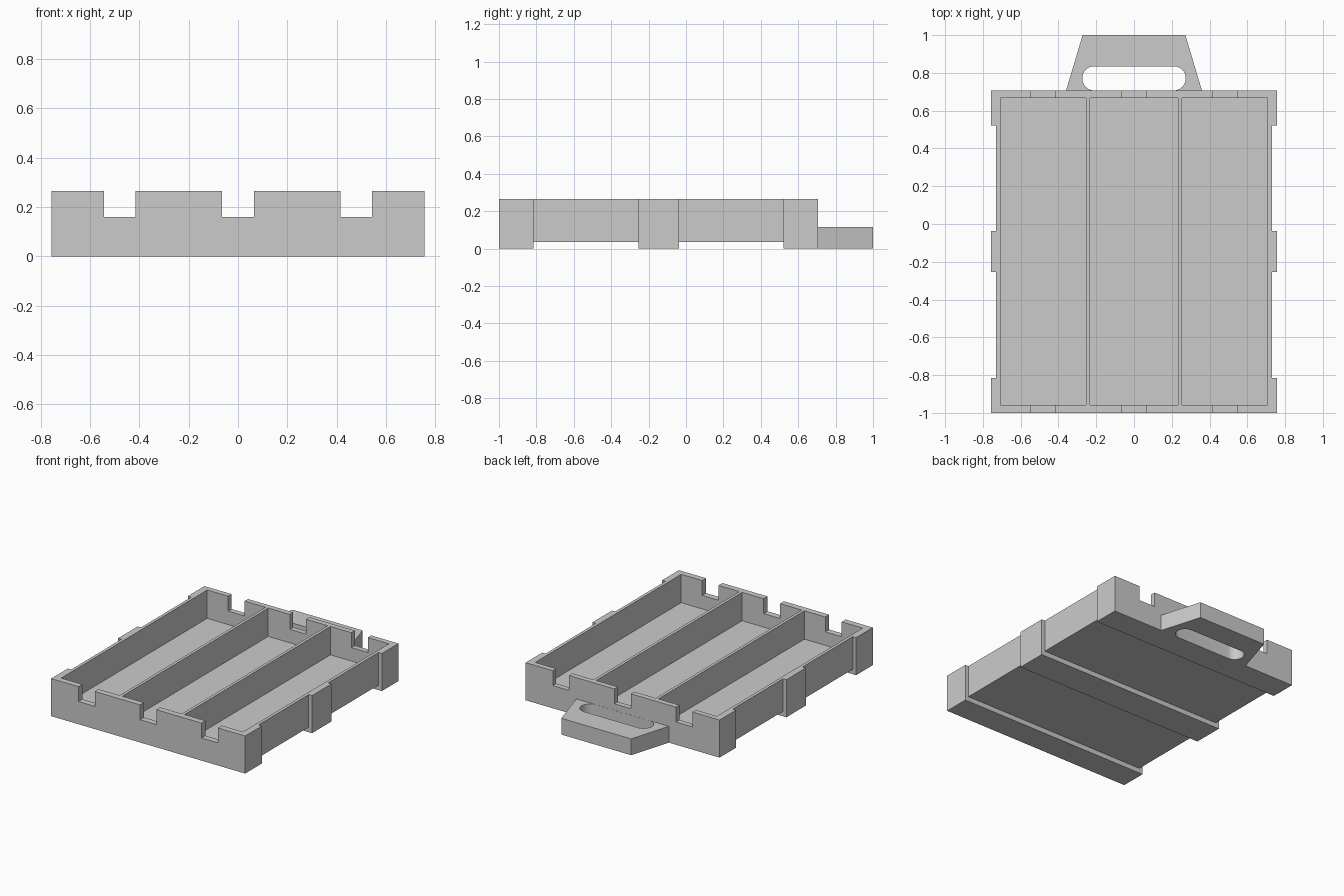
import bpy
import bmesh
import math
from mathutils import Matrix, Vector

if "Cube" in bpy.data.objects:
    bpy.data.objects.remove(bpy.data.objects["Cube"], do_unlink=True)

grey = bpy.data.materials.new("light grey")
grey.use_nodes = True
COLOUR = (0.6, 0.6, 0.6, 1)
grey.diffuse_color = COLOUR
grey.node_tree.nodes["Principled BSDF"].inputs["Base Color"].default_value = COLOUR


def make_object(name, bm):
    bmesh.ops.recalc_face_normals(bm, faces=bm.faces)
    mesh = bpy.data.meshes.new(name)
    bm.to_mesh(mesh)
    bm.free()
    mesh.materials.append(grey)
    obj = bpy.data.objects.new(name, mesh)
    bpy.context.collection.objects.link(obj)
    return obj


def boxes(name, ranges):
    """One object made of boxes given as (x range, y range, z range)."""
    bm = bmesh.new()
    for box in ranges:
        size = [hi - lo for lo, hi in box]
        centre = Vector([(lo + hi) / 2 for lo, hi in box])
        bmesh.ops.create_cube(bm, size=1, matrix=Matrix.Translation(centre) @ Matrix.Diagonal((*size, 1)))
    return make_object(name, bm)


def prism(name, outline, bottom, top):
    bm = bmesh.new()
    face = bm.faces.new([bm.verts.new((x, y, bottom)) for x, y in outline])
    side = bmesh.ops.extrude_face_region(bm, geom=[face])["geom"]
    bmesh.ops.translate(bm, vec=(0, 0, top - bottom),
                        verts=[v for v in side if isinstance(v, bmesh.types.BMVert)])
    return make_object(name, bm)


def cut(target, cutter):
    cutter.hide_render = True
    mod = target.modifiers.new("cut", "BOOLEAN")
    mod.operation, mod.solver, mod.object = "DIFFERENCE", "EXACT", cutter
    bpy.context.view_layer.objects.active = target
    bpy.ops.object.modifier_apply(modifier=mod.name)
    bpy.data.objects.remove(cutter, do_unlink=True)


# Tray block
FRONT, BACK, HALF, HEIGHT = -1.0, 0.706, 0.756, 0.265
FLOOR = 0.065
tray = boxes("tray", [((-HALF, HALF), (FRONT, BACK), (0, HEIGHT))])

# Recesses between the three reinforcing bands, on both sides and underneath
gaps = [(-0.815, -0.255), (-0.038, 0.522)]
cut(tray, boxes("side_cutter", [(x, g, (-1, 1)) for g in gaps for x in ((-1, -0.73), (0.73, 1))]))
cut(tray, boxes("under_cutter", [((-1, 1), g, (-1, 0.035)) for g in gaps]))

# Three long channels
channels = [(-0.708, -0.253), (-0.232, 0.232), (0.253, 0.708)]
cut(tray, boxes("channel_cutter", [(c, (-0.957, 0.668), (FLOOR, 1)) for c in channels]))

# Notches through both end walls
cut(tray, boxes("notch_cutter", [((x - 0.064, x + 0.064), y, (0.16, 1))
                                 for x in (-0.48, 0, 0.48) for y in ((-1.1, -0.9), (0.6, 0.8))]))

# Carrying handle with a rounded slot
handle = prism("handle", [(-0.36, BACK), (0.36, BACK), (0.272, 1), (-0.272, 1)], 0, 0.115)
RADIUS, STEPS = 0.064, 16
slot = []
for side, start in ((1, -math.pi / 2), (-1, math.pi / 2)):
    for i in range(STEPS + 1):
        a = start + math.pi * i / STEPS
        slot.append((side * 0.21 + RADIUS * math.cos(a), 0.771 + RADIUS * math.sin(a)))
cut(handle, prism("slot_cutter", slot, -1, 1))

# Crisp corners, smooth slot ends
bpy.ops.object.select_all(action="DESELECT")
handle.select_set(True)
bpy.context.view_layer.objects.active = handle
bpy.ops.object.shade_smooth_by_angle(angle=math.radians(30))
